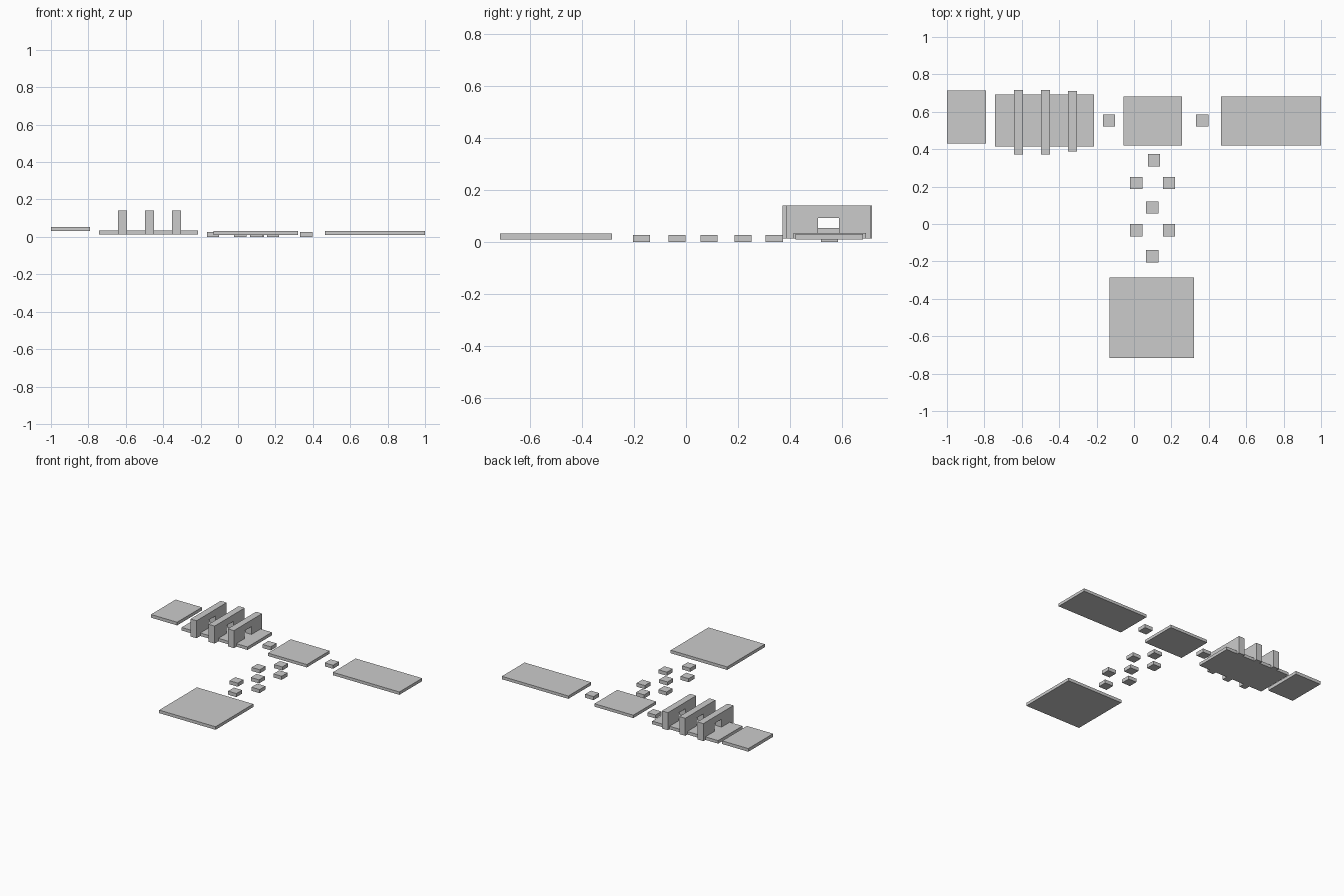
import bpy

if "Cube" in bpy.data.objects:
    bpy.data.objects.remove(bpy.data.objects["Cube"])


def prism(name, outline, thickness, to_world):
    """Extrude a closed 2D outline; to_world maps (u, v, w) to x, y, z."""
    n = len(outline)
    verts = [to_world(u, v, w) for w in (0, thickness) for u, v in outline]
    faces = [tuple(reversed(range(n))), tuple(range(n, 2 * n))]
    faces += [(i, (i + 1) % n, n + (i + 1) % n, n + i) for i in range(n)]
    mesh = bpy.data.meshes.new(name)
    mesh.from_pydata(verts, [], faces)
    obj = bpy.data.objects.new(name, mesh)
    bpy.context.collection.objects.link(obj)
    return obj


def box(name, x0, x1, y0, y1, z0, z1):
    outline = [(x0, y0), (x1, y0), (x1, y1), (x0, y1)]
    return prism(name, outline, z1 - z0, lambda u, v, w: (u, v, z0 + w))


def gate(name, x0, x1, y0, y1):
    """Wall with a doorway cut up from its base."""
    bottom, lintel, top = 0.013, 0.092, 0.14
    d0, d1 = 0.508, 0.589
    outline = [(y0, bottom), (d0, bottom), (d0, lintel), (d1, lintel),
               (d1, bottom), (y1, bottom), (y1, top), (y0, top)]
    return prism(name, outline, x1 - x0, lambda u, v, w: (x0 + w, u, v))


# Large platforms
box("end_platform", -1.0, -0.79, 0.431, 0.714, 0.031, 0.054)
box("gate_platform", -0.743, -0.214, 0.415, 0.693, 0.013, 0.035)
box("middle_platform", -0.055, 0.257, 0.421, 0.682, 0.01, 0.031)
box("long_platform", 0.466, 1.0, 0.421, 0.682, 0.01, 0.031)
box("start_platform", -0.13, 0.322, -0.717, -0.285, 0.01, 0.032)

# Gate walls
gate("gate_wall_1", -0.641, -0.593, 0.372, 0.717)
gate("gate_wall_2", -0.496, -0.448, 0.372, 0.717)
gate("gate_wall_3", -0.353, -0.304, 0.387, 0.711)

# Stepping blocks between platforms
r = 0.033
steps = [(-0.134, 0.553), (0.365, 0.553), (0.107, 0.34),
         (0.012, 0.219), (0.187, 0.219), (0.097, 0.088),
         (0.012, -0.034), (0.187, -0.034), (0.097, -0.172)]
for i, (x, y) in enumerate(steps, 1):
    box(f"stepping_block_{i}", x - r, x + r, y - r, y + r, 0.0, 0.026)
